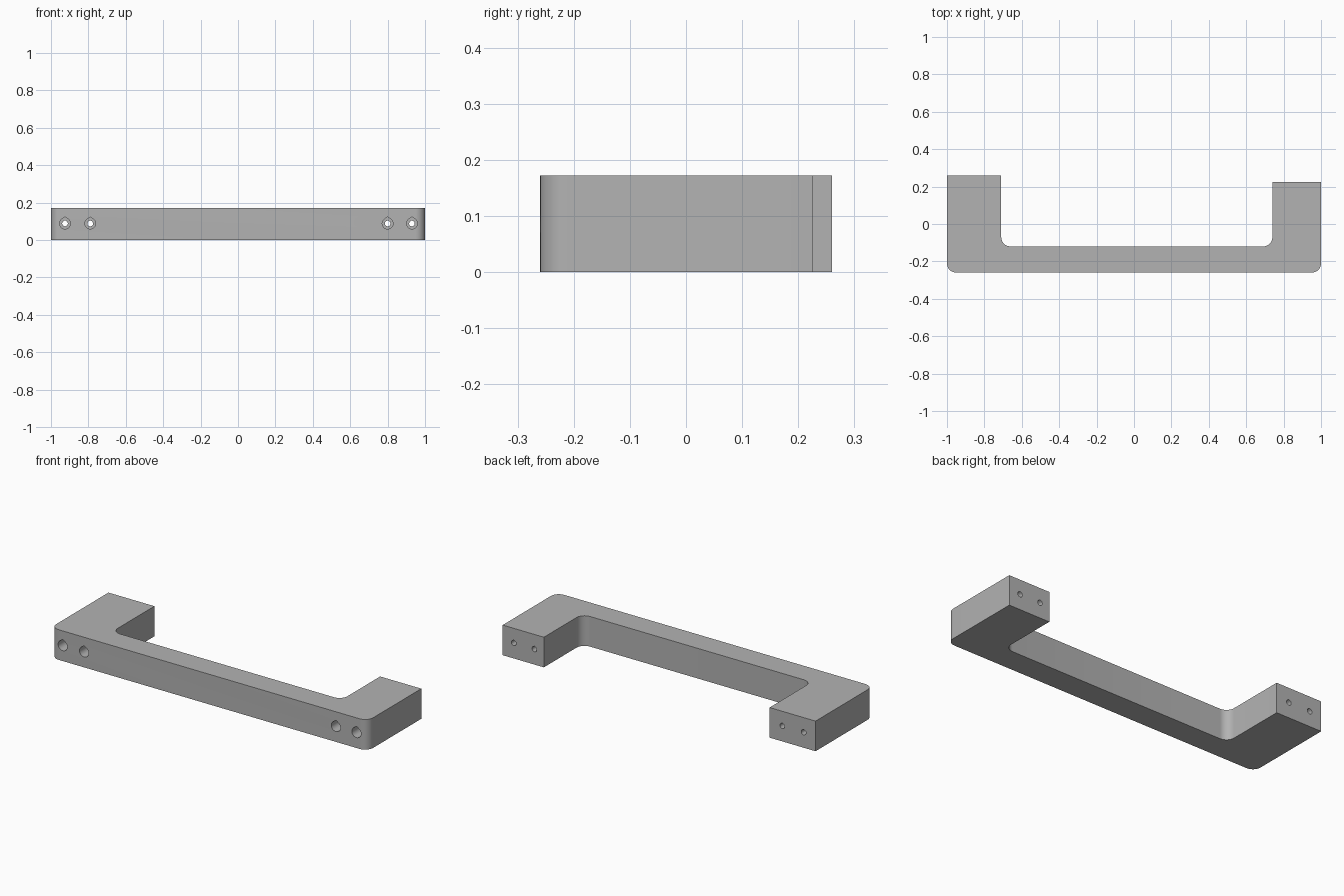
import bpy, bmesh, math

if "Cube" in bpy.data.objects:
    bpy.data.objects.remove(bpy.data.objects["Cube"], do_unlink=True)

HEIGHT = 0.172
FRONT, BAR_BACK = -0.26, -0.12
HOLE_X = (-0.925, -0.79, 0.80, 0.93)
HOLE_Z = 0.088

grey = bpy.data.materials.new("plain grey")
grey.use_nodes = True
grey.diffuse_color = (0.45, 0.45, 0.45, 1)
grey.node_tree.nodes["Principled BSDF"].inputs["Base Color"].default_value = grey.diffuse_color


def add_object(name, bm):
    bmesh.ops.recalc_face_normals(bm, faces=bm.faces)
    mesh = bpy.data.meshes.new(name)
    bm.to_mesh(mesh)
    bm.free()
    mesh.materials.append(grey)
    obj = bpy.data.objects.new(name, mesh)
    bpy.context.collection.objects.link(obj)
    return obj


def prism(points, direction):
    """Extrude a closed outline along a direction."""
    bm = bmesh.new()
    face = bm.faces.new([bm.verts.new(p) for p in points])
    moved = bmesh.ops.extrude_face_region(bm, geom=[face], use_keep_orig=True)["geom"]
    verts = [g for g in moved if isinstance(g, bmesh.types.BMVert)]
    bmesh.ops.translate(bm, verts=verts, vec=direction)
    return bm


def hole_cutter(x, radius, tip, y_start, y_end):
    """Horizontal hole whose roof rises to a small point (tip times the radius)."""
    a = math.acos(1 / tip)
    start, sweep = math.pi / 2 + a, 2 * (math.pi - a)
    outline = [(x, y_start, HOLE_Z + radius * tip)]
    for i in range(33):
        t = start + sweep * i / 32
        outline.append((x + radius * math.cos(t), y_start, HOLE_Z + radius * math.sin(t)))
    cutter = add_object("hole_cutter", prism(outline, (0, y_end - y_start, 0)))
    cutter.hide_render = True
    return cutter


# Handle body: a bar with two legs of unequal length
outline = [(-1, FRONT), (1, FRONT), (1, 0.225), (0.74, 0.225),
           (0.74, BAR_BACK), (-0.71, BAR_BACK), (-0.71, 0.26), (-1, 0.26)]
bm = prism([(x, y, 0) for x, y in outline], (0, 0, HEIGHT))

# Round the outer front corners and the inner corners
corners = [e for e in bm.edges
           if abs(e.verts[0].co.z - e.verts[1].co.z) > 0.1 and e.verts[0].co.y < 0]
bmesh.ops.bevel(bm, geom=corners, offset=0.05, segments=10, profile=0.5, affect='EDGES')
handle = add_object("handle", bm)

bpy.ops.object.select_all(action='DESELECT')
bpy.context.view_layer.objects.active = handle
handle.select_set(True)

# Screw holes with wide, deep recesses for the heads
for x in HOLE_X:
    for cutter in (hole_cutter(x, 0.029, 1.22, FRONT - 0.1, 0.1),
                   hole_cutter(x, 0.015, 1.15, 0.05, 0.4)):
        mod = handle.modifiers.new("screw hole", 'BOOLEAN')
        mod.operation = 'DIFFERENCE'
        mod.solver = 'EXACT'
        mod.object = cutter
        bpy.ops.object.modifier_apply(modifier=mod.name)
        bpy.data.objects.remove(cutter, do_unlink=True)

bpy.ops.object.shade_smooth_by_angle(angle=math.radians(30))
